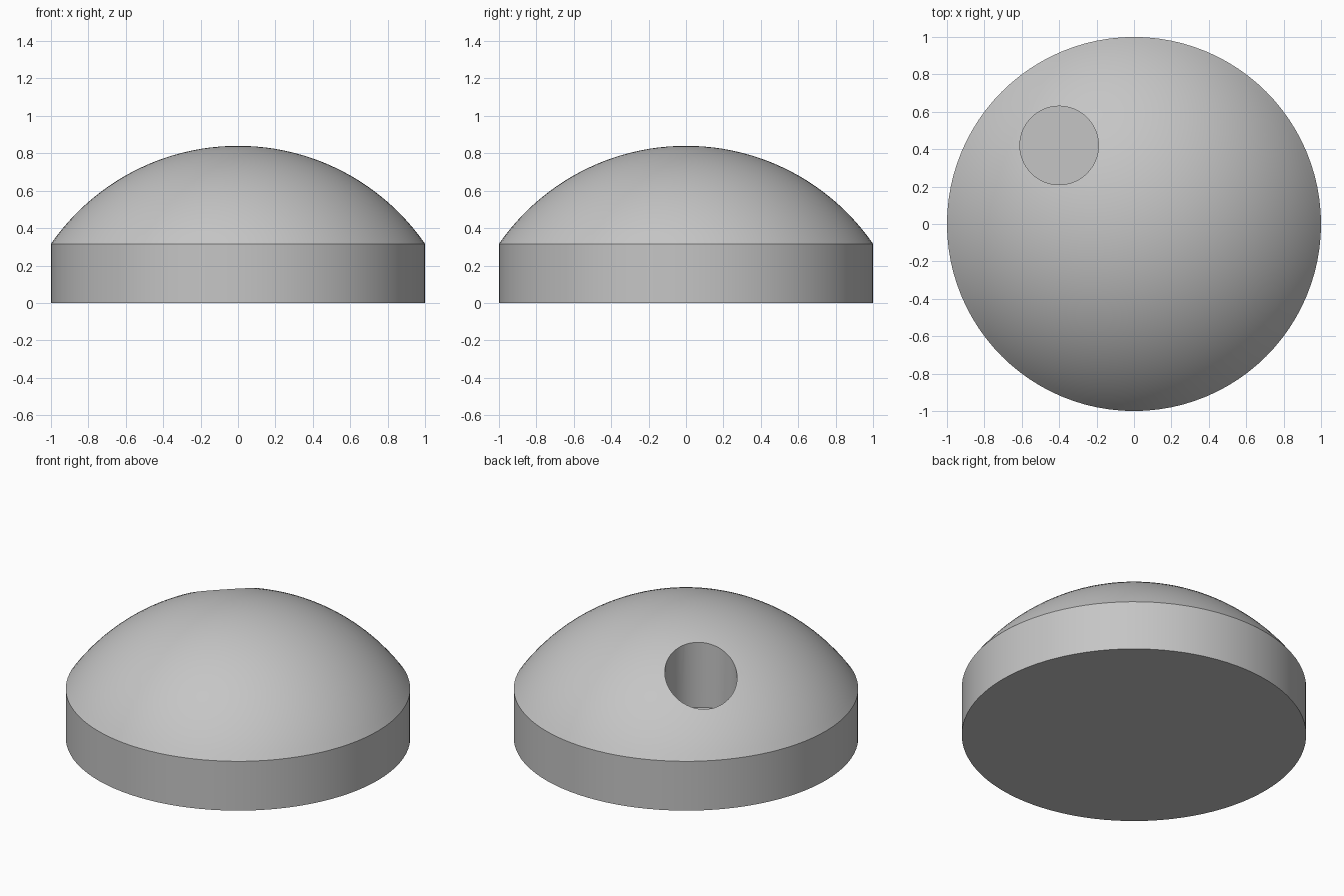
import bpy
import math

cube = bpy.data.objects.get("Cube")
if cube:
    bpy.data.objects.remove(cube, do_unlink=True)

SEGMENTS, RINGS = 96, 24
RIM_Z, TOP_Z = 0.316, 0.84
HOLE_X, HOLE_Y, HOLE_R, HOLE_FLOOR = -0.4, 0.42, 0.21, 0.365

grey = bpy.data.materials.new("plain grey")
grey.use_nodes = True
color = (0.56, 0.56, 0.56, 1)
grey.diffuse_color = color
grey.node_tree.nodes["Principled BSDF"].inputs["Base Color"].default_value = color


def lathe(name, profile):
    """Closed solid of revolution from (radius, z) points, capped at the base."""
    verts, faces = [], []
    for r, z in profile:
        for i in range(SEGMENTS):
            a = math.tau * i / SEGMENTS
            verts.append((r * math.cos(a), r * math.sin(a), z))
    for k in range(len(profile) - 1):
        for i in range(SEGMENTS):
            j = (i + 1) % SEGMENTS
            faces.append((k * SEGMENTS + i, k * SEGMENTS + j,
                          (k + 1) * SEGMENTS + j, (k + 1) * SEGMENTS + i))
    faces.append(tuple(reversed(range(SEGMENTS))))
    last = (len(profile) - 1) * SEGMENTS
    verts.append((0, 0, TOP_Z))
    for i in range(SEGMENTS):
        faces.append((last + i, last + (i + 1) % SEGMENTS, len(verts) - 1))
    mesh = bpy.data.meshes.new(name)
    mesh.from_pydata(verts, [], faces)
    mesh.materials.append(grey)
    obj = bpy.data.objects.new(name, mesh)
    bpy.context.collection.objects.link(obj)
    return obj


# Straight-sided base with a spherical cap on top
height = TOP_Z - RIM_Z
radius = (1 + height ** 2) / (2 * height)
half_angle = math.asin(1 / radius)
profile = [(1, 0)]
for k in range(RINGS):
    a = half_angle * (1 - k / RINGS)
    profile.append((radius * math.sin(a), TOP_Z - radius + radius * math.cos(a)))
body = lathe("domed_body", profile)

# Vertical blind hole drilled off centre
depth = 1 - HOLE_FLOOR
bpy.ops.mesh.primitive_cylinder_add(vertices=64, radius=HOLE_R, depth=depth,
                                    location=(HOLE_X, HOLE_Y, HOLE_FLOOR + depth / 2))
cutter = bpy.context.object
cutter.name = "hole_cutter"
cutter.data.materials.append(grey)

bpy.ops.object.select_all(action="DESELECT")
body.select_set(True)
bpy.context.view_layer.objects.active = body
drill = body.modifiers.new("drill", "BOOLEAN")
drill.operation = "DIFFERENCE"
drill.solver = "EXACT"
drill.object = cutter
bpy.ops.object.modifier_apply(modifier=drill.name)
bpy.data.objects.remove(cutter, do_unlink=True)

bpy.ops.object.shade_smooth_by_angle(angle=math.radians(30))
